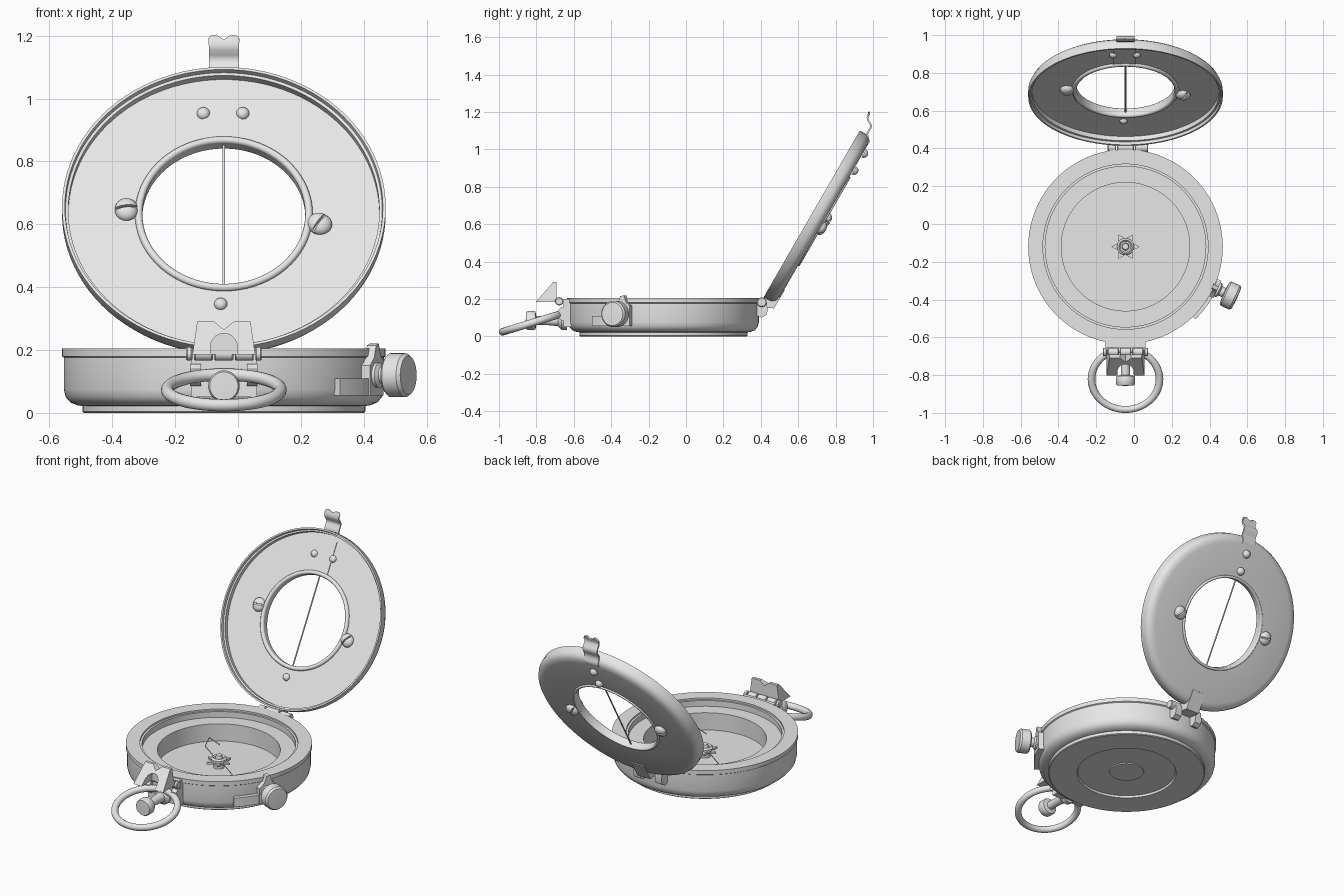
import bpy, bmesh
from math import pi, cos, sin, radians
from mathutils import Matrix, Vector

if "Cube" in bpy.data.objects:
    bpy.data.objects.remove(bpy.data.objects["Cube"])

metal = bpy.data.materials.new("plain_grey_metal")
metal.use_nodes = True
GREY = (0.8, 0.8, 0.8, 1)
metal.diffuse_color = GREY
metal.node_tree.nodes["Principled BSDF"].inputs["Base Color"].default_value = GREY

T = Matrix.Translation
CX, CY = -0.045, -0.12
BODY = T((CX, CY, 0))
LID = T((CX, 0.737, 0.617)) @ Matrix.Rotation(radians(60), 4, 'X')
# side profiles: local x, y, z become world y, z, x
SIDE = Matrix(((0, 0, 1, CX), (1, 0, 0, 0), (0, 1, 0, 0), (0, 0, 0, 1)))


def frame(loc, axis):
    return T(loc) @ Vector(axis).to_track_quat('Z', 'Y').to_matrix().to_4x4()


def finish(name, bm, m, limit=35):
    """Clean up, mark sharp edges and turn the mesh into an object."""
    bmesh.ops.remove_doubles(bm, verts=bm.verts, dist=1e-5)
    bmesh.ops.recalc_face_normals(bm, faces=bm.faces)
    bm.transform(m)
    for f in bm.faces:
        f.smooth = True
    for e in bm.edges:
        e.smooth = len(e.link_faces) == 2 and e.calc_face_angle(0) < radians(limit)
    me = bpy.data.meshes.new(name)
    bm.to_mesh(me)
    bm.free()
    me.materials.append(metal)
    ob = bpy.data.objects.new(name, me)
    bpy.context.collection.objects.link(ob)
    return ob


def lathe(name, profile, m, steps=32, angle=2 * pi):
    bm = bmesh.new()
    vs = [bm.verts.new((r, 0, z)) for r, z in profile]
    es = [bm.edges.new(p) for p in zip(vs, vs[1:])]
    bmesh.ops.spin(bm, geom=vs + es, cent=(0, 0, 0), axis=(0, 0, 1), angle=angle, steps=steps)
    bmesh.ops.remove_doubles(bm, verts=bm.verts, dist=1e-5)
    if angle < 6:
        bmesh.ops.holes_fill(bm, edges=[e for e in bm.edges if e.is_boundary], sides=0)
    return finish(name, bm, m)


def rod(name, r, h, m, bevel=0.004):
    prof = [(0, 0), (r - bevel, 0), (r, bevel), (r, h - bevel), (r - bevel, h), (0, h)]
    return lathe(name, prof, m, 24)


def prism(name, pts, h, m, inset=0, slope=None):
    """Extruded outline; inset leaves only a frame, slope shifts the far end."""
    bm = bmesh.new()
    face = bm.faces.new([bm.verts.new((x, y, 0)) for x, y in pts])
    if inset:
        bmesh.ops.inset_individual(bm, faces=[face], thickness=inset)
        bmesh.ops.delete(bm, geom=[face], context='FACES_ONLY')
    ext = bmesh.ops.extrude_face_region(bm, geom=bm.faces[:])
    for v in ext["geom"]:
        if isinstance(v, bmesh.types.BMVert):
            v.co.z += slope(v.co.y) if slope else h
    return finish(name, bm, m)


def bar(name, x0, x1, pts):
    return prism(name, pts, x1 - x0, T((x0, 0, 0)) @ SIDE)


def rect(a, b, c, d):
    return [(a, b), (c, b), (c, d), (a, d)]


def arc(r, h, n=6):
    return [(r * cos(i * pi / 2 / n), h * sin(i * pi / 2 / n)) for i in range(n + 1)]


def dome(name, r, h, m):
    return lathe(name, [(0, 0)] + arc(r, h), m, 24)


def torus(name, major, minor, m):
    ring = [(major + minor * cos(i * pi / 6), minor * sin(i * pi / 6)) for i in range(13)]
    return lathe(name, ring, m, 72)


# Body bowl with stepped rim, rounded lower edge and foot
lathe("body_case", [(0, .055), (.34, .055), (.34, .16), (.425, .16), (.425, .195), (.437, .195),
      (.437, .205), (.515, .205), (.515, .18), (.509, .176), (.509, .075), (.503, .05),
      (.488, .033), (.465, .024), (.45, .022), (.45, .004), (.445, 0), (.285, 0),
      (.28, .012), (.1, .012), (.098, .006), (0, .006)], BODY, 96)

# Needle, star and pivot
for i, a in enumerate((135, 315)):
    prism("needle_arm_%d" % i, [(.04, -.014), (.2, -.042), (.305, 0), (.2, .042), (.04, .014)], .008,
          BODY @ T((0, 0, .09)) @ Matrix.Rotation(radians(a), 4, 'Z'), inset=.012)
star = [((.075, .042)[i % 2] * cos(i * pi / 6), (.075, .042)[i % 2] * sin(i * pi / 6)) for i in range(12)]
prism("needle_star", star, .012, BODY @ T((0, 0, .086)))
lathe("needle_pivot", [(0, .05), (.03, .05), (.03, .085), (.045, .09), (.045, .11), (.035, .118),
      (.028, .11), (.02, .11), (.016, .13), (0, .135)], BODY)

# Lid shell with central window
lathe("lid_shell", [(.26, 0), (.465, 0), (.49, .005), (.506, .017), (.515, .036), (.515, .075),
      (.506, .075), (.504, .058), (.495, .056), (.495, .03), (.26, .03), (.26, 0)], LID, 96)
torus("window_ring_inner", .271, .012, LID @ T((0, 0, .032)))
torus("window_ring_outer", .268, .008, LID)
rod("sighting_wire", .004, .53, LID @ frame((0, -.265, .015), (0, 1, 0)), .001)

# Slotted screws beside the window, on both faces of the lid
for side, x, v, turn in (("right", -.31, .012, 5), ("left", .305, -.04, 55)):
    for place, w, flip in (("inner", .03, 0), ("outer", 0, pi)):
        base = LID @ T((x, v, w)) @ Matrix.Rotation(flip, 4, 'Y') @ Matrix.Rotation(radians(turn), 4, 'Z')
        rod("%s_%s_screw_seat" % (side, place), .037, .014, base)
        for k in (0, pi):
            lathe("%s_%s_screw_half_%d" % (side, place, k > 0), [(0, .008)] + [(r, z + .008) for r, z in arc(.036, .026)],
                  base @ Matrix.Rotation(k, 4, 'Z') @ T((0, .004, 0)), 16, pi)

# Rivets and retaining plate inside the lid
for i, (x, v) in enumerate(((-.065, .37), (.06, .37), (-.01, -.33))):
    dome("lid_rivet_%d" % i, .021, .018, LID @ T((x, v, .03)))
prism("lid_retaining_plate", rect(-.065, .275, .055, .468), .004, LID @ T((0, 0, .03)))

# Wavy catch strap running over the back of the lid
path = [(.868, .852), (.915, .933), (.955, 1.0), (.968, 1.02), (.98, 1.035), (.981, 1.05), (.976, 1.065),
        (.974, 1.08), (.98, 1.095), (.99, 1.11), (.995, 1.125), (.988, 1.142), (.977, 1.158),
        (.975, 1.17), (.979, 1.182), (.984, 1.2)]
cols = ((-.048, -.016), (-.04, -.003), (-.024, 0), (0, -.016), (.024, 0), (.04, -.003), (.048, -.016))
bm = bmesh.new()
grid = [[bm.verts.new((x, y, z + (drop if i == len(path) - 1 else 0))) for x, drop in cols]
        for i, (y, z) in enumerate(path)]
for a, b in zip(grid, grid[1:]):
    for j in range(len(cols) - 1):
        bm.faces.new((a[j], a[j + 1], b[j + 1], b[j]))
bmesh.ops.recalc_face_normals(bm, faces=bm.faces)
bmesh.ops.solidify(bm, geom=bm.faces[:], thickness=.009)
finish("catch_strap", bm, T((CX, 0, 0)), 50)
for i, v in enumerate((.315, .42)):
    dome("strap_rivet_%d" % i, .024, .024, LID @ T((0, v, -.004)) @ Matrix.Rotation(pi, 4, 'Y'))

# Rear hinge
for i, (x0, x1) in enumerate(((-.095, -.05), (-.045, .045), (.05, .12))):
    rod("rear_hinge_barrel_%d" % i, .026, x1 - x0, T((x0, .405, .183)) @ SIDE)
for i, (x0, x1) in enumerate(((-.095, -.05), (.05, .095))):
    bar("rear_hinge_lug_%d" % i, x0, x1, [(.38, .2), (.38, .11), (.405, .1), (.43, .115), (.437, .14), (.43, .19)])
bar("rear_hinge_leaf", -.045, .045, [(.39, .16), (.42, .155), (.47, .15), (.53, .25), (.515, .265), (.46, .2), (.40, .208)])

# Front mount plate, sight hinge and ring brackets
bar("front_mount_plate", -.105, .105, rect(-.655, .05, -.61, .2))
for i, (x0, x1) in enumerate(((-.12, -.1), (-.095, -.035), (-.03, .03), (.035, .095), (.1, .12))):
    rod("sight_hinge_barrel_%d" % i, .022, x1 - x0, T((x0, -.678, .188)) @ SIDE)
for s in (-1, 1):
    x = s * .09
    bar("ring_bracket_%s" % ("left" if s > 0 else "right"), x - .017, x + .017,
        [(-.63, .085), (-.665, .085), (-.685, .1), (-.685, .14), (-.67, .155), (-.63, .155)])

# Sighting block: sloped front, notched top, arched opening
half = [(.03, .29), (.085, .29), (.1, .185), (.043, .185)]
arch = [(.043 * cos(i * pi / 10), .21 + .043 * sin(i * pi / 10)) for i in range(11)]
outline = [(0, .265)] + half + arch + [(-x, z) for x, z in reversed(half)]
UPRIGHT = T((CX, -.692, 0)) @ Matrix.Rotation(pi / 2, 4, 'X')
prism("sighting_block", outline, 0, UPRIGHT, slope=lambda z: .018 + (.29 - z) * .88)
prism("sighting_block_back", [(0, .265)] + half[:3] + [(-x, z) for x, z in reversed(half[:3])], .012, UPRIGHT)

# Thumb stud under the sighting block
lathe("thumb_stud", [(0, 0), (.05, 0), (.05, .03), (.03, .05), (.024, .11), (.024, .165), (.047, .17),
      (.05, .176), (.05, .212), (.045, .22), (0, .222)], frame((CX, -.635, .085), (0, -1, 0)))

# Carrying ring, tilted down to the front
torus("carrying_ring", .18, .02, T((CX, -.822, .073)) @ Matrix.Rotation(radians(17), 4, 'X')
      @ Matrix.Diagonal((1, .93, 1, 1)))

# Side brake: curved bar, pointed plate and knob
lathe("brake_bar", [(.5, .055), (.533, .055), (.533, .11), (.5, .11), (.5, .055)],
      BODY @ Matrix.Rotation(radians(-46), 4, 'Z'), 12, radians(26))
a = radians(-25)
out = Vector((cos(a), sin(a), 0))
brake = frame(Vector((CX, CY, .12)) + out * .505, out)
prism("brake_plate", [(-.05, -.065), (.05, -.065), (.05, .045), (.03, .06), (.015, .1), (-.005, .095),
      (-.02, .055), (-.05, .03)], .032, brake)
lathe("brake_knob", [(0, 0), (.04, .03), (.04, .042), (.027, .05), (.027, .07), (.062, .074), (.07, .082),
      (.07, .132), (.062, .143), (0, .146)], brake)
